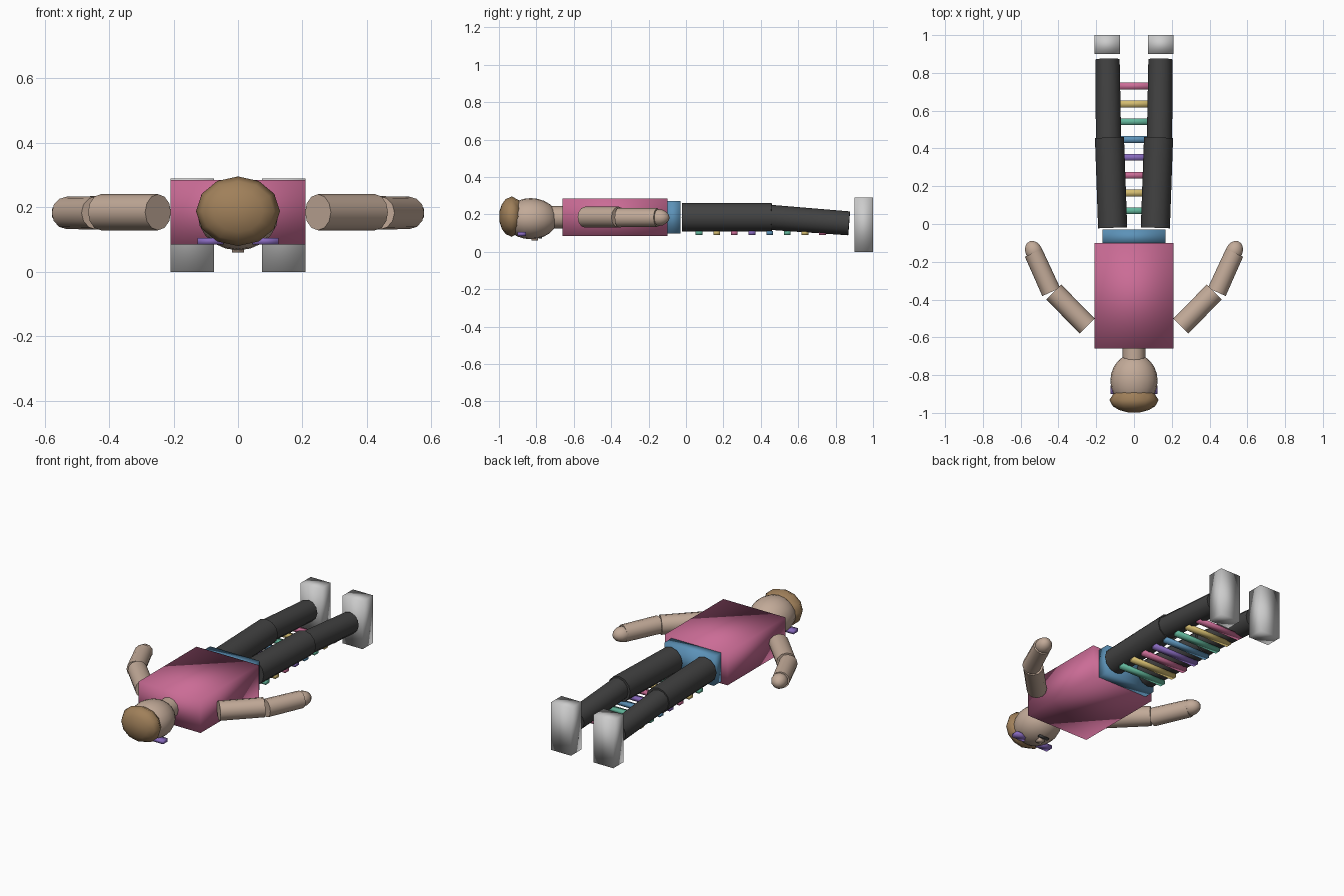
import bpy, bmesh, math
from mathutils import Vector, Matrix

if "Cube" in bpy.data.objects:
    bpy.data.objects.remove(bpy.data.objects["Cube"])


def material(name, r, g, b):
    m = bpy.data.materials.new(name)
    lin = [(c / 255 / 12.92) if c < 11 else ((c / 255 + 0.055) / 1.055) ** 2.4 for c in (r, g, b)]
    m.diffuse_color = (*lin, 1)
    m.use_nodes = True
    m.node_tree.nodes["Principled BSDF"].inputs["Base Color"].default_value = m.diffuse_color
    return m


SKIN = material("skin", 194, 170, 152)
HAIR = material("hair_brown", 160, 128, 90)
PINK = material("pink", 203, 108, 150)
BLUE = material("blue", 92, 146, 184)
DARK = material("charcoal", 66, 66, 66)
GRAY = material("light_gray", 204, 204, 204)
TEAL = material("teal", 98, 182, 155)
YELLOW = material("yellow", 212, 188, 112)
PURPLE = material("purple", 136, 106, 190)


def finish(name, bm, mat, angle=None):
    """Turn a bmesh into a smooth object, keeping edges above the angle sharp."""
    bmesh.ops.recalc_face_normals(bm, faces=bm.faces)
    for f in bm.faces:
        f.smooth = True
    if angle:
        for e in bm.edges:
            if len(e.link_faces) == 2 and e.calc_face_angle() > math.radians(angle):
                e.smooth = False
    me = bpy.data.meshes.new(name)
    bm.to_mesh(me)
    bm.free()
    me.materials.append(mat)
    ob = bpy.data.objects.new(name, me)
    bpy.context.collection.objects.link(ob)
    return ob


def box(name, lo, hi, mat):
    lo, hi = Vector(lo), Vector(hi)
    bm = bmesh.new()
    bmesh.ops.create_cube(bm, size=1, matrix=Matrix.Translation((lo + hi) / 2) @ Matrix.Diagonal((*(hi - lo), 1)))
    return finish(name, bm, mat)


def limb(name, a, b, r1, r2, mat, sides=12):
    a, b = Vector(a), Vector(b)
    d = b - a
    bm = bmesh.new()
    rot = d.to_track_quat('Z', 'Y').to_matrix().to_4x4()
    bmesh.ops.create_cone(bm, cap_ends=True, segments=sides, radius1=r1, radius2=r2, depth=d.length,
                          matrix=Matrix.Translation((a + b) / 2) @ rot)
    return finish(name, bm, mat, 50)


def ball(name, c, radii, mat, u=16, v=10, turn=0):
    bm = bmesh.new()
    bmesh.ops.create_uvsphere(bm, u_segments=u, v_segments=v, radius=1,
                              matrix=Matrix.Translation(c) @ Matrix.Rotation(turn, 4, 'Z')
                              @ Matrix.Diagonal((*radii, 1)) @ Matrix.Rotation(math.pi / 2, 4, 'X'))
    return finish(name, bm, mat)


# Trunk
box("torso", (-0.21, -0.66, 0.085), (0.21, -0.10, 0.285), PINK)
box("pelvis", (-0.167, -0.11, 0.097), (0.167, -0.03, 0.272), BLUE)
limb("neck", (0, -0.72, 0.185), (0, -0.65, 0.185), 0.06, 0.06, SKIN)

# Head, with the face turned down
ball("head", (0, -0.83, 0.177), (0.125, 0.143, 0.11), SKIN, 20, 12)
box("nose", (-0.018, -0.825, 0.06), (0.018, -0.79, 0.09), SKIN)
box("mouth", (-0.032, -0.785, 0.071), (0.032, -0.77, 0.08), DARK)
for s, side in ((1, "right"), (-1, "left")):
    x = sorted((s * 0.045, s * 0.125))
    box(side + "_face_band", (x[0], -0.90, 0.085), (x[1], -0.855, 0.105), PURPLE)

# Hair cap: a turned profile along y
bm = bmesh.new()
rings = []
for y, r in ((-0.998, 0.03), (-0.985, 0.078), (-0.965, 0.112), (-0.932, 0.13), (-0.893, 0.106)):
    rings.append([bm.verts.new((r * math.sin(k * math.tau / 12), y,
                                0.188 + 0.83 * r * math.cos(k * math.tau / 12))) for k in range(12)])
for p, q in zip(rings, rings[1:]):
    for k in range(12):
        j = (k + 1) % 12
        bm.faces.new((p[k], p[j], q[j], q[k]))
bm.faces.new(rings[0])
bm.faces.new(rings[-1])
finish("hair_cap", bm, HAIR, 60)

# Arms and legs
for s, side in ((1, "right"), (-1, "left")):
    limb(side + "_upper_arm", (s * 0.248, -0.54, 0.185), (s * 0.425, -0.36, 0.185), 0.056, 0.056, SKIN)
    limb(side + "_forearm", (s * 0.438, -0.36, 0.183), (s * 0.532, -0.153, 0.183), 0.052, 0.05, SKIN)
    ball(side + "_hand", (s * 0.53, -0.145, 0.183), (0.047, 0.058, 0.045), SKIN, 10, 8, -s * 0.42)
    limb(side + "_thigh", (s * 0.113, -0.02, 0.185), (s * 0.13, 0.458, 0.185), 0.077, 0.077, DARK)
    limb(side + "_shin", (s * 0.135, 0.452, 0.184), (s * 0.14, 0.872, 0.152), 0.067, 0.064, DARK)
    x = sorted((s * 0.075, s * 0.21))
    box(side + "_foot", (x[0], 0.90, 0), (x[1], 1.0, 0.29), GRAY)

# Coloured slats under the legs
for i, mat in enumerate((TEAL, YELLOW, PINK, PURPLE, BLUE, TEAL, YELLOW, PINK)):
    y = 0.07 + i * 0.0943
    box("slat_%d" % (i + 1), (-0.15, y - 0.018, 0.09), (0.15, y + 0.018, 0.111), mat)
